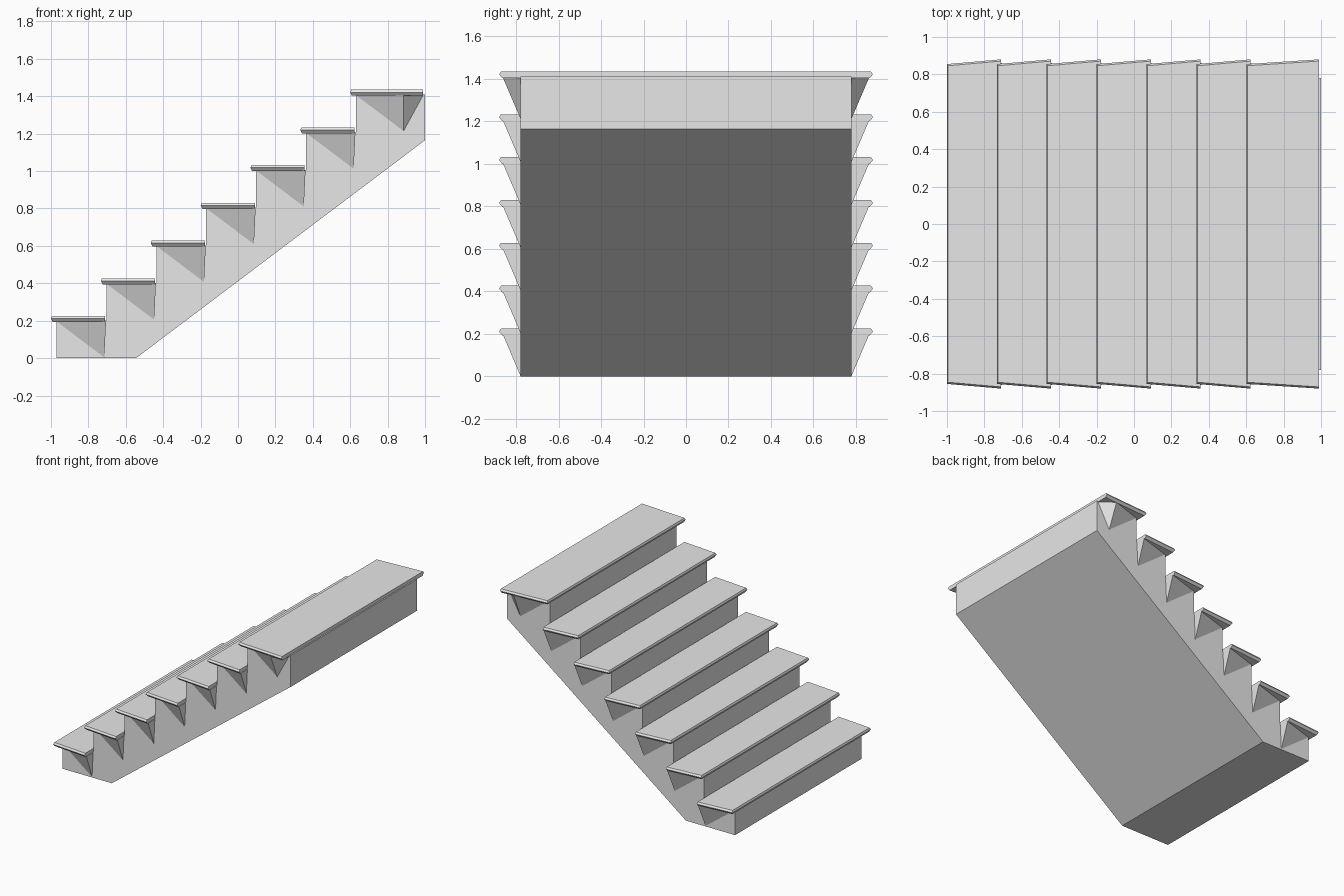
import bpy
import bmesh

STEPS = 7
RUN, RISE = 0.2667, 0.2017
SIDE = 0.78          # half width of the solid body
BACK = 1.0           # rear end of the flight

cube = bpy.data.objects.get("Cube")
if cube:
    bpy.data.objects.remove(cube, do_unlink=True)

grey = bpy.data.materials.new("light grey")
grey.use_nodes = True
grey.diffuse_color = (0.8, 0.8, 0.8, 1)
grey.node_tree.nodes["Principled BSDF"].inputs["Base Color"].default_value = (0.8, 0.8, 0.8, 1)


def finish(name, bm):
    bmesh.ops.recalc_face_normals(bm, faces=bm.faces)
    mesh = bpy.data.meshes.new(name)
    bm.to_mesh(mesh)
    bm.free()
    mesh.materials.append(grey)
    obj = bpy.data.objects.new(name, mesh)
    bpy.context.collection.objects.link(obj)
    return obj


def loft(name, rings):
    """Join equal-length closed rings and cap both ends."""
    bm = bmesh.new()
    loops = [[bm.verts.new(p) for p in ring] for ring in rings]
    for low, high in zip(loops, loops[1:]):
        for i in range(len(low)):
            j = (i + 1) % len(low)
            bm.faces.new((low[i], low[j], high[j], high[i]))
    bm.faces.new(loops[0])
    bm.faces.new(loops[-1])
    return finish(name, bm)


def hull(name, points):
    bm = bmesh.new()
    for p in points:
        bm.verts.new(p)
    bmesh.ops.convex_hull(bm, input=bm.verts)
    return finish(name, bm)


# Solid body: stepped profile with a sloping underside
profile = [(-0.545, 0), (-0.97, 0)]
for i in range(STEPS):
    x, z = -0.97 + RUN * i, 0.2 + RISE * i
    if i:
        profile.append((x, z - RISE))
    profile.append((x, z))
profile += [(BACK, 0.2 + RISE * (STEPS - 1)), (BACK, 1.165)]
loft("stair_body", [[(x, y, z) for x, z in profile] for y in (-SIDE, SIDE)])

for i in range(STEPS):
    last = i == STEPS - 1
    dx, dz = RUN * i, RISE * i

    # Tread: flared slab with a pointed nosing
    front, rear = -1 + dx, (0.99 if last else -0.71 + dx)
    rings = []
    for inset, z in ((0.015, 0.193), (0, 0.211), (0.009, 0.225)):
        f, a, b = front + inset * 0.6, 0.855 - inset, 0.88 - inset
        rings.append([(f, -a, z + dz), (rear, -b, z + dz),
                      (rear, b, z + dz), (f, a, z + dz)])
    loft(f"tread_{i + 1}", rings)

    # Pointed brackets under both tread ends
    tip = -0.715 + dx
    wall = 0.99 if last else tip + 0.009
    outer = tip if last else wall
    for side, label in ((-1, "right"), (1, "left")):
        inner = side * (SIDE - 0.01)
        top = 0.196 + dz
        hull(f"bracket_{label}_{i + 1}", [
            (-0.97 + dx, side * SIDE, top), (outer, side * 0.862, top),
            (tip, side * SIDE, 0.004 + dz), (wall, side * SIDE, top),
            (tip - 0.02, inner, top)])
